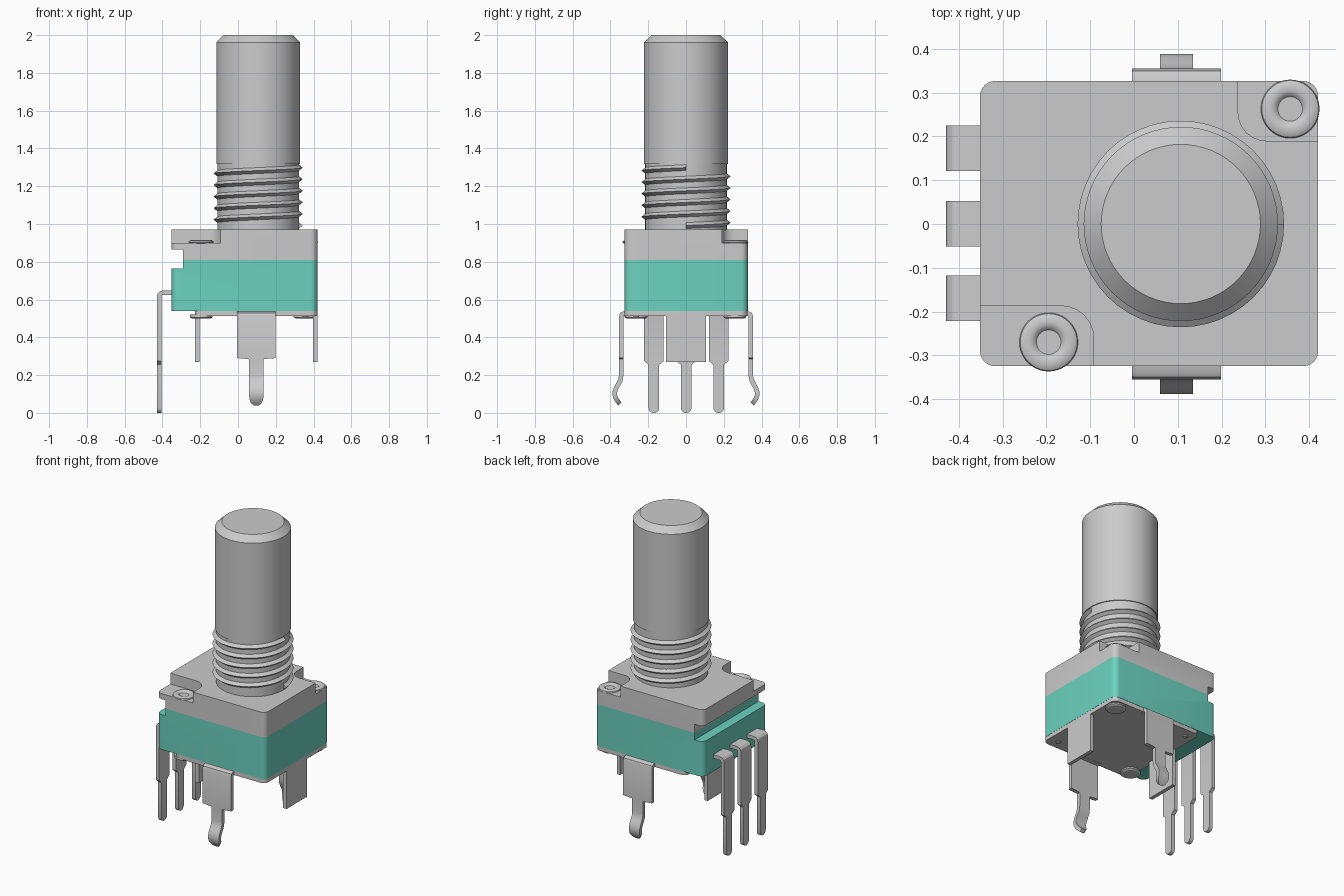
import bpy, bmesh, math
from mathutils import Vector

if "Cube" in bpy.data.objects:
    bpy.data.objects.remove(bpy.data.objects["Cube"])

CX = 0.107  # shaft axis x
green = bpy.data.materials.new("green_plastic")
green.diffuse_color = (0.15, 0.65, 0.52, 1)
green.use_nodes = True
green.node_tree.nodes["Principled BSDF"].inputs["Base Color"].default_value = green.diffuse_color


def finish(name, bm, smooth=True):
    bmesh.ops.recalc_face_normals(bm, faces=bm.faces)
    me = bpy.data.meshes.new(name)
    bm.to_mesh(me)
    bm.free()
    ob = bpy.data.objects.new(name, me)
    bpy.context.collection.objects.link(ob)
    if smooth:
        shade(ob)
    return ob


def activate(ob):
    bpy.ops.object.select_all(action='DESELECT')
    ob.select_set(True)
    bpy.context.view_layer.objects.active = ob


def shade(ob):
    activate(ob)
    bpy.ops.object.shade_smooth_by_angle(angle=math.radians(30))


def rounded_prism(name, x0, x1, y0, y1, z0, z1, r=0.035, n=6, smooth=True):
    bm = bmesh.new()
    pts = []
    corners = [(x1 - r, y1 - r), (x0 + r, y1 - r), (x0 + r, y0 + r), (x1 - r, y0 + r)]
    for k, (cx, cy) in enumerate(corners):
        for i in range(n + 1):
            a = math.pi / 2 * (k + i / n)
            pts.append((cx + r * math.cos(a), cy + r * math.sin(a)))
    low = [bm.verts.new((x, y, z0)) for x, y in pts]
    top = [bm.verts.new((x, y, z1)) for x, y in pts]
    bm.faces.new(low[::-1])
    bm.faces.new(top)
    for i in range(len(pts)):
        j = (i + 1) % len(pts)
        bm.faces.new((low[i], low[j], top[j], top[i]))
    return finish(name, bm, smooth)


def lathe(name, profile, cx, cy, seg=64):
    """Revolve an open (r, z) profile that starts and ends on the axis."""
    bm = bmesh.new()
    vs = [bm.verts.new((cx + r, cy, z)) for r, z in profile]
    es = [bm.edges.new(p) for p in zip(vs, vs[1:])]
    bmesh.ops.spin(bm, geom=vs + es, cent=(cx, cy, 0), axis=(0, 0, 1),
                   angle=2 * math.pi, steps=seg)
    bmesh.ops.remove_doubles(bm, verts=bm.verts, dist=1e-5)
    return finish(name, bm)


def sweep(bm, rings):
    k = len(rings[0])
    rings = [[bm.verts.new(p) for p in ring] for ring in rings]
    for a, b in zip(rings, rings[1:]):
        for i in range(k):
            j = (i + 1) % k
            bm.faces.new((a[i], a[j], b[j], b[i]))
    bm.faces.new(rings[0])
    bm.faces.new(rings[-1][::-1])


def strip(name, path, place, t=0.024):
    """Bent sheet strip: path of (outward, z, half width)."""
    rings = []
    for i, (u, z, w) in enumerate(path):
        a, b = path[max(i - 1, 0)], path[min(i + 1, len(path) - 1)]
        d = Vector((b[0] - a[0], b[1] - a[1])).normalized() * t / 2
        nu, nz = -d.y, d.x
        rings.append([place(u + nu, -w, z + nz), place(u + nu, w, z + nz),
                      place(u - nu, w, z - nz), place(u - nu, -w, z - nz)])
    bm = bmesh.new()
    sweep(bm, rings)
    return finish(name, bm)


def cut(ob, cutters):
    activate(ob)
    for c in cutters:
        m = ob.modifiers.new("cut", 'BOOLEAN')
        m.operation, m.solver, m.object = 'DIFFERENCE', 'EXACT', c
        bpy.ops.object.modifier_apply(modifier=m.name)
    shade(ob)


# housing: metal cover over green case, side groove and two stepped corners
cover = rounded_prism("metal_cover", -0.352, 0.421, -0.325, 0.327, 0.81, 0.97, smooth=False)
case = rounded_prism("green_case", -0.352, 0.421, -0.325, 0.327, 0.54, 0.81, smooth=False)
case.data.materials.append(green)
groove = rounded_prism("groove_cutter", -0.6, -0.29, -0.6, 0.6, 0.765, 0.865, 0.01, smooth=False)
step_a = rounded_prism("step_cutter_a", 0.238, 0.6, 0.19, 0.6, 0.90, 1.1, 0.065, smooth=False)
step_b = rounded_prism("step_cutter_b", -0.6, -0.092, -0.6, -0.187, 0.90, 1.1, 0.075, smooth=False)
cut(cover, [groove, step_a, step_b])
cut(case, [groove])
for c in (groove, step_a, step_b):
    bpy.data.objects.remove(c)

# shaft with smooth threaded-section core
lathe("shaft", [(0, 0.96), (0.216, 0.96), (0.216, 1.318), (0.222, 1.318),
                (0.222, 1.962), (0.182, 2.0), (0, 2.0)], CX, 0)

# helical thread, five right-handed turns
bm = bmesh.new()
rings = []
for i in range(5 * 48 + 1):
    a, z = 2 * math.pi * i / 48, 0.992 + 0.0613 * i / 48
    rings.append([(CX + r * math.cos(a), r * math.sin(a), z + dz)
                  for r, dz in ((0.208, -0.022), (0.236, 0), (0.208, 0.022))])
sweep(bm, rings)
finish("screw_thread", bm)

# rivets: hollow heads above, flat heads below
for tag, x, y in (("back", 0.357, 0.263), ("front", -0.195, -0.27)):
    lathe("rivet_head_" + tag,
          [(0, 0.897), (0.058, 0.897), (0.067, 0.902), (0.065, 0.909), (0.056, 0.914),
           (0.042, 0.914), (0.034, 0.911), (0.028, 0.904), (0, 0.904)], x, y, 40)
    lathe("rivet_foot_" + tag,
          [(0, 0.52), (0.06, 0.52), (0.06, 0.506), (0.05, 0.5), (0, 0.5)],
          min(x, 0.355), y * 0.98, 40)

# bottom plate with locating dots
rounded_prism("bottom_plate", -0.228, 0.42, -0.325, 0.325, 0.514, 0.541)
for tag, x, y in (("right", 0.357, -0.263), ("left", -0.17, 0.263)):
    lathe("locating_dot_" + tag, [(0, 0.52), (0.015, 0.52), (0.015, 0.508), (0, 0.508)], x, y, 20)

# plate side tabs
for tag, u in (("right", 0.408), ("left", -0.216)):
    strip("plate_tab_" + tag, [(u, 0.53, 0.105), (u, 0.27, 0.105)],
          lambda o, w, z: (o, w, z))

# mounting clips on front and back
clip = [(0.30, 0.525, 0.102), (0.332, 0.525, 0.102), (0.34, 0.521, 0.102), (0.343, 0.51, 0.102),
        (0.343, 0.29, 0.102), (0.343, 0.285, 0.038), (0.343, 0.20, 0.038), (0.347, 0.175, 0.038),
        (0.358, 0.153, 0.038), (0.37, 0.132, 0.038), (0.377, 0.11, 0.038), (0.376, 0.09, 0.038),
        (0.369, 0.073, 0.035), (0.359, 0.058, 0.027), (0.35, 0.048, 0.014)]
for tag, s in (("front", -1), ("back", 1)):
    strip("mounting_clip_" + tag, clip, lambda o, w, z: (CX - 0.01 + w, s * o, z))

# three bent terminal pins on the left
pin = [(0.33, 0.636, 0.052), (0.398, 0.636, 0.052), (0.409, 0.633, 0.052), (0.415, 0.627, 0.052),
       (0.418, 0.615, 0.052), (0.418, 0.275, 0.052), (0.418, 0.255, 0.028), (0.418, 0.025, 0.028),
       (0.418, 0.012, 0.024), (0.418, 0.004, 0.016), (0.418, 0.0, 0.006)]
for tag, y in (("front", -0.17), ("middle", 0.001), ("back", 0.173)):
    strip("terminal_pin_" + tag, pin, lambda o, w, z: (-o, y + w, z))
